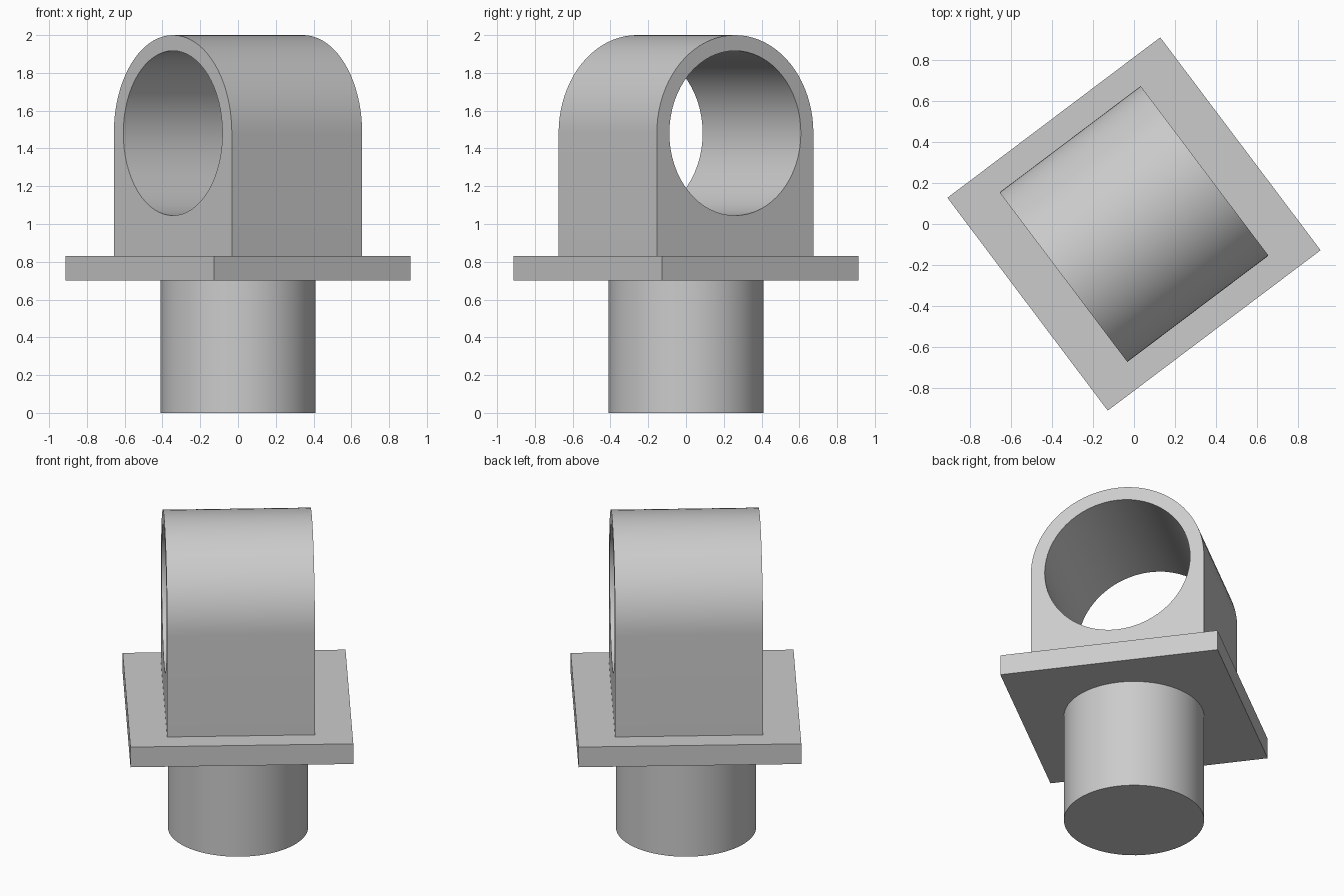
import bpy, bmesh, math
from mathutils import Vector

if "Cube" in bpy.data.objects:
    bpy.data.objects.remove(bpy.data.objects["Cube"])

TURN = math.radians(37)      # whole bracket is turned about the vertical axis
PLATE_Z, BLOCK_Z, BORE_Z = 0.70, 0.83, 1.481
BLOCK_R, BORE_R, BLOCK_DEPTH = 0.519, 0.436, 0.864

grey = bpy.data.materials.new("plain grey")
grey.use_nodes = True
colour = (0.6, 0.6, 0.6, 1)
grey.diffuse_color = colour
grey.node_tree.nodes["Principled BSDF"].inputs["Base Color"].default_value = colour


def finish(obj, name):
    obj.name = obj.data.name = name
    obj.rotation_euler.z = TURN
    obj.data.materials.clear()
    obj.data.materials.append(grey)
    bpy.ops.object.select_all(action='DESELECT')
    obj.select_set(True)
    bpy.context.view_layer.objects.active = obj
    bpy.ops.object.shade_smooth_by_angle(angle=math.radians(30))


def arc(radius, start, end, steps):
    """Points on an upright arc around the bore axis."""
    angles = [start + (end - start) * i / steps for i in range(steps + 1)]
    return [(radius * math.cos(a), BORE_Z + radius * math.sin(a)) for a in angles]


def add_loop(bm, points):
    verts = [bm.verts.new((-BLOCK_DEPTH / 2, y, z)) for y, z in points]
    return [bm.edges.new((v, verts[i - 1])) for i, v in enumerate(verts)]


# Round post
bpy.ops.mesh.primitive_cylinder_add(vertices=64, radius=0.41, depth=PLATE_Z,
                                    location=(0, 0, PLATE_Z / 2))
finish(bpy.context.object, "post")

# Square flange plate
bpy.ops.mesh.primitive_cube_add(size=1, location=(0, 0, (PLATE_Z + BLOCK_Z) / 2))
plate = bpy.context.object
plate.scale = (1.303, 1.303, BLOCK_Z - PLATE_Z)
finish(plate, "flange_plate")

# Arched block with a through bore
bm = bmesh.new()
outline = [(-BLOCK_R, BLOCK_Z), (BLOCK_R, BLOCK_Z)] + arc(BLOCK_R, 0, math.pi, 40)
edges = add_loop(bm, outline) + add_loop(bm, arc(BORE_R, 0, math.tau, 64)[:-1])
bmesh.ops.triangle_fill(bm, edges=edges, use_beauty=True, normal=Vector((-1, 0, 0)))
extruded = bmesh.ops.extrude_face_region(bm, geom=bm.faces[:], use_keep_orig=True)
moved = [g for g in extruded["geom"] if isinstance(g, bmesh.types.BMVert)]
bmesh.ops.translate(bm, verts=moved, vec=(BLOCK_DEPTH, 0, 0))
bmesh.ops.recalc_face_normals(bm, faces=bm.faces[:])
mesh = bpy.data.meshes.new("bored_block")
bm.to_mesh(mesh)
bm.free()
block = bpy.data.objects.new("bored_block", mesh)
bpy.context.collection.objects.link(block)
finish(block, "bored_block")
